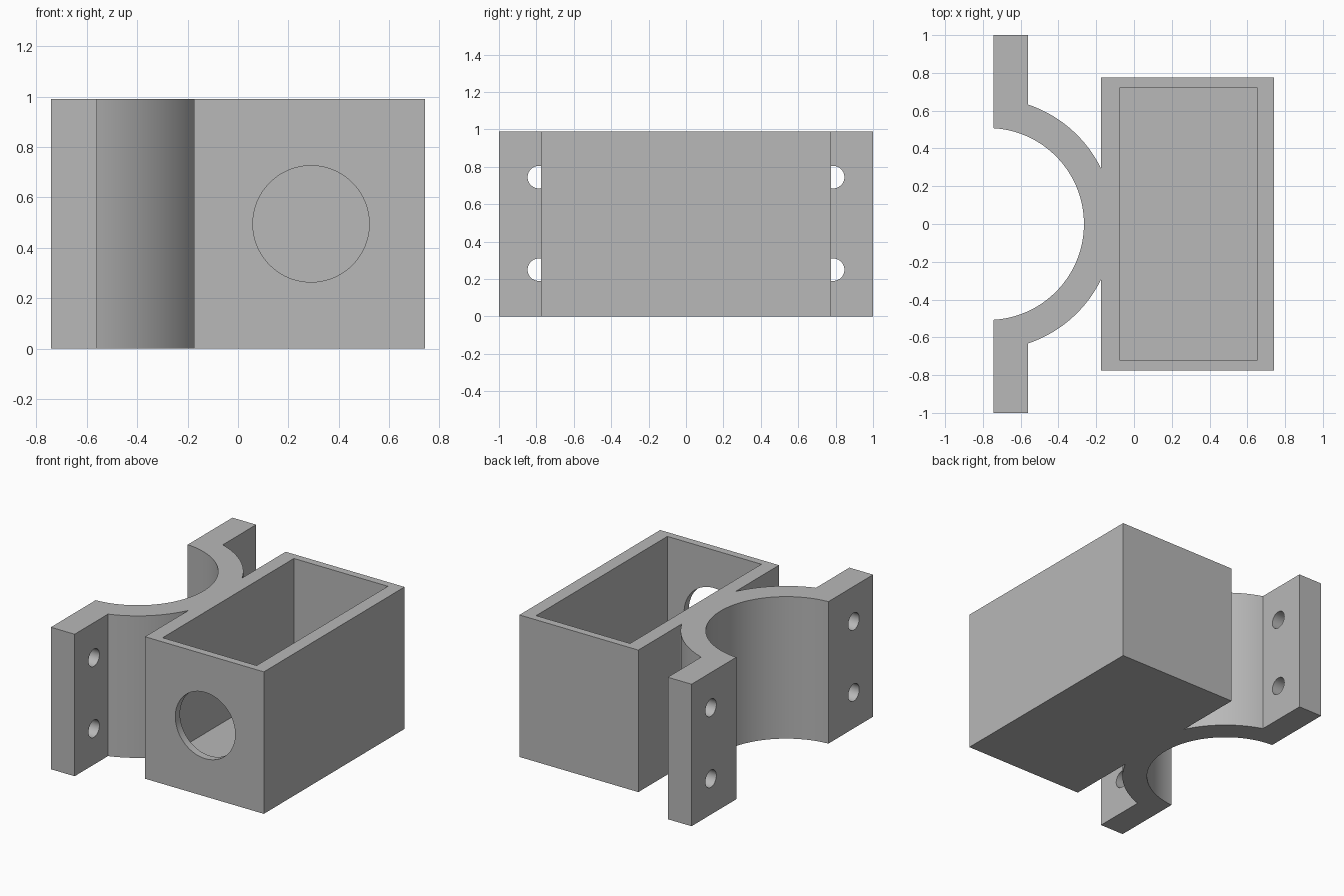
import bpy, bmesh
from math import acos, asin, cos, sin, pi, radians
from mathutils import Matrix

if "Cube" in bpy.data.objects:
    bpy.data.objects.remove(bpy.data.objects["Cube"])

HEIGHT = 0.99
BACK, FLANGE, WALL, END = -0.743, -0.56, -0.175, 0.742   # x stations
BOX_Y = 0.775
AXIS_X, INNER_R, OUTER_R = -0.773, 0.508, 0.667          # pipe saddle

grey = bpy.data.materials.new("light_grey")
grey.use_nodes = True
grey.diffuse_color = (0.48, 0.48, 0.48, 1)
grey.node_tree.nodes["Principled BSDF"].inputs["Base Color"].default_value = grey.diffuse_color


def make_object(name, bm):
    bmesh.ops.recalc_face_normals(bm, faces=bm.faces)
    mesh = bpy.data.meshes.new(name)
    bm.to_mesh(mesh)
    bm.free()
    mesh.materials.append(grey)
    obj = bpy.data.objects.new(name, mesh)
    bpy.context.collection.objects.link(obj)
    return obj


def arc(radius, start, end, steps):
    angles = [start + (end - start) * i / steps for i in range(steps + 1)]
    return [(AXIS_X + radius * cos(a), radius * sin(a)) for a in angles]


def box_cutter(name, low, high):
    bm = bmesh.new()
    size = [h - l for l, h in zip(low, high)]
    middle = [(h + l) / 2 for l, h in zip(low, high)]
    bmesh.ops.create_cube(bm, size=1, matrix=Matrix.Translation(middle) @ Matrix.Diagonal((*size, 1)))
    return make_object(name, bm)


def round_cutter(name, center, radius, length, axis, sides):
    bm = bmesh.new()
    turn = Matrix.Rotation(pi / 2, 4, axis)
    bmesh.ops.create_cone(bm, cap_ends=True, segments=sides, radius1=radius, radius2=radius,
                          depth=length, matrix=Matrix.Translation(center) @ turn)
    return make_object(name, bm)


# Plan outline: half of the saddle, flange and box, mirrored across y = 0
inner_end = acos((BACK - AXIS_X) / INNER_R)
outer_start = acos((WALL - AXIS_X) / OUTER_R)
outer_end = acos((FLANGE - AXIS_X) / OUTER_R)
half = arc(INNER_R, 0, inner_end, 40)
half += [(BACK, 1), (FLANGE, 1)]
half += arc(OUTER_R, outer_end, outer_start, 24)
half += [(WALL, BOX_Y), (END, BOX_Y)]
lower = [(x, -y) for x, y in reversed(half[1:])]

# The saddle has no seam: the outline runs round the box and back along the inner arc
bm = bmesh.new()
base = bm.faces.new([bm.verts.new((x, y, 0)) for x, y in half + lower])
top = bmesh.ops.extrude_face_region(bm, geom=[base])
bmesh.ops.translate(bm, vec=(0, 0, HEIGHT),
                    verts=[v for v in top["geom"] if isinstance(v, bmesh.types.BMVert)])
body = make_object("clamp_housing", bm)

# Open cavity, front port and four bolt holes
cutters = [
    box_cutter("cavity_cutter", (-0.075, -0.723, 0.145), (0.65, 0.723, HEIGHT + 0.2)),
    round_cutter("port_cutter", (0.29, -BOX_Y, HEIGHT / 2), 0.231, 0.3, 'X', 96),
]
for side in (-1, 1):
    for z in (0.25, 0.745):
        cutters.append(round_cutter("bolt_hole_cutter", ((BACK + FLANGE) / 2, side * 0.787, z),
                                    0.06, 0.4, 'Y', 48))

bpy.ops.object.select_all(action='DESELECT')
bpy.context.view_layer.objects.active = body
body.select_set(True)
for cutter in cutters:
    cut = body.modifiers.new(cutter.name, 'BOOLEAN')
    cut.operation = 'DIFFERENCE'
    cut.solver = 'EXACT'
    cut.object = cutter
    bpy.ops.object.modifier_apply(modifier=cut.name)
    bpy.data.objects.remove(cutter)

bpy.ops.object.shade_smooth_by_angle(angle=radians(20))
